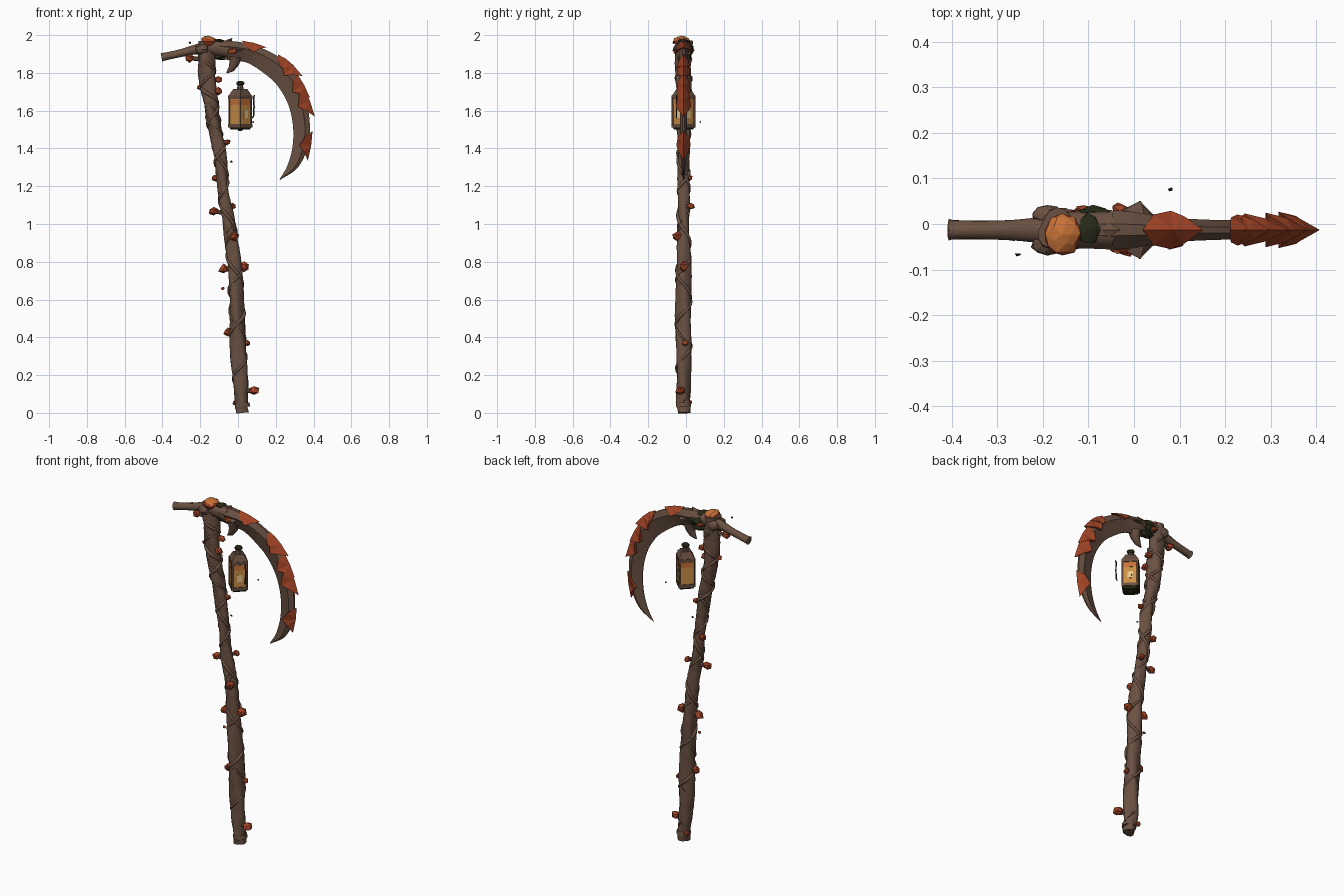
import bpy, bmesh, math, random
from mathutils import Vector, Matrix

random.seed(4)
if "Cube" in bpy.data.objects:
    bpy.data.objects.remove(bpy.data.objects["Cube"], do_unlink=True)
YC = -0.013   # depth of the staff's middle plane


def material(name, r, g, b):
    m = bpy.data.materials.new(name)
    m.use_nodes = True
    m.diffuse_color = (r, g, b, 1)
    m.node_tree.nodes["Principled BSDF"].inputs["Base Color"].default_value = (r, g, b, 1)
    return m


WOOD = material("brown wood", .145, .082, .054)
METAL = material("brown metal", .135, .077, .052)
RUST = material("rust red", .35, .055, .018)
ORANGE = material("orange", .58, .17, .04)
GLASS = material("amber glass", .6, .28, .06)
GLOW = material("pale glow", .95, .68, .32)
MOSS = material("dark moss", .02, .022, .008)


def finish(name, bm, mat, angle=None):
    bmesh.ops.recalc_face_normals(bm, faces=bm.faces)
    me = bpy.data.meshes.new(name)
    bm.to_mesh(me)
    bm.free()
    me.materials.append(mat)
    ob = bpy.data.objects.new(name, me)
    bpy.context.collection.objects.link(ob)
    if angle:
        bpy.ops.object.select_all(action='DESELECT')
        ob.select_set(True)
        bpy.context.view_layer.objects.active = ob
        bpy.ops.object.shade_smooth_by_angle(angle=math.radians(angle))
    return ob


def spline(keys, n):
    """Smooth interpolation through tuples of any length."""
    ks = [Vector(k) for k in keys]
    ks = [2 * ks[0] - ks[1]] + ks + [2 * ks[-1] - ks[-2]]
    out = []
    for i in range(1, len(ks) - 2):
        a, b, c, d = ks[i - 1:i + 3]
        for j in range(n):
            t = j / n
            out.append(.5 * (2 * b + (c - a) * t + (2 * a - 5 * b + 4 * c - d) * t * t
                             + (3 * b - a - 3 * c + d) * t ** 3))
    return out + [ks[-2]]


def loft(bm, rings):
    vs = [[bm.verts.new(p) for p in r] for r in rings]
    n = len(vs[0])
    for a, b in zip(vs, vs[1:]):
        for i in range(n):
            bm.faces.new((a[i], a[(i + 1) % n], b[(i + 1) % n], b[i]))
    bm.faces.new(vs[0][::-1])
    bm.faces.new(vs[-1])


def tube(name, pts, radii, mat, sides=8, lobe=0, twist=0, angle=50):
    bm = bmesh.new()
    rings = []
    for i, p in enumerate(pts):
        d = (pts[min(i + 1, len(pts) - 1)] - pts[max(i - 1, 0)]).normalized()
        u = d.cross(Vector((0, 1, 0))).normalized()
        v = d.cross(u)
        ring = []
        for k in range(sides):
            a = math.tau * k / sides
            r = radii[i] * (1 + lobe * math.sin(3 * a + twist * i) + lobe * .6 * math.sin(2 * a - twist * .7 * i))
            ring.append(p + u * math.cos(a) * r + v * math.sin(a) * r)
        rings.append(ring)
    loft(bm, rings)
    return finish(name, bm, mat, angle)


def prism(name, p, r1, r2, h, mat, sides=4, angle=None):
    bm = bmesh.new()
    bmesh.ops.create_cone(bm, cap_ends=True, segments=sides, radius1=r1, radius2=r2, depth=h,
                          matrix=Matrix.Translation(Vector(p) + Vector((0, 0, h / 2))))
    return finish(name, bm, mat, angle)


def lump(name, p, size, mat, jitter=.2, sub=2):
    bm = bmesh.new()
    bmesh.ops.create_icosphere(bm, subdivisions=sub, radius=1)
    for v in bm.verts:
        s = 1 + random.uniform(-jitter, jitter)
        v.co = Vector(p) + Vector([c * s * k for c, k in zip(v.co, size)])
    return finish(name, bm, mat)


# Shaft: x, z, radius along the height
SHAFT = spline([(.025, 0, .033), (.015, .1, .037), (0, .4, .041), (-.02, .8, .037), (-.052, 1.02, .032),
                (-.08, 1.2, .03), (-.1, 1.4, .032), (-.14, 1.6, .038), (-.163, 1.8, .043), (-.168, 1.97, .042)], 14)
path = [Vector((s.x, YC, s.y)) for s in SHAFT]
tube("shaft", path, [s.z * random.uniform(.97, 1.03) for s in SHAFT], WOOD, 16, .1, .3)


def shaft_at(z):
    return min(SHAFT, key=lambda s: abs(s.y - z))


# Vines wound round the shaft, denser at the top
for i, (z0, z1, turns, start) in enumerate([(.06, 1.0, 4, 0), (.3, 1.75, -5, 2), (.95, 1.95, 5, 4),
                                            (1.45, 1.95, -3, 1)]):
    pts, rad = [], []
    n = int((z1 - z0) * 80)
    for j in range(n + 1):
        z = z0 + (z1 - z0) * j / n
        s = shaft_at(z)
        a = start + math.tau * turns * j / n
        r = s.z * .95
        pts.append(Vector((s.x + r * math.cos(a), YC + r * math.sin(a), z)))
        rad.append(.0095 * math.sin(math.pi * (j + .6) / (n + 1.2)) ** .4)
    tube("vine_%d" % i, pts, rad, WOOD, 8, angle=60)

# Base collar
prism("base_collar", (.024, YC, .035), .04, .037, .02, WOOD, 12, 40)

# Stalked growths: height, direction round the shaft in degrees, reach, size
for i, (z, deg, reach, size) in enumerate([
        (.05, 140, .045, .017), (.113, -15, .073, .027), (.365, 10, .05, .017), (.425, 185, .052, .024),
        (.77, 0, .05, .028), (.757, 180, .06, .028), (.93, -60, .038, .027), (1.06, 180, .07, .025),
        (1.09, 50, .052, .021), (1.24, 140, .043, .023), (1.43, 0, .048, .017), (1.7, -20, .053, .023),
        (1.76, 10, .056, .022), (1.72, 190, .045, .017), (1.87, 180, .092, .024)]):
    s = shaft_at(z)
    d = Vector((math.cos(math.radians(deg)), math.sin(math.radians(deg)), .08))
    p = Vector((s.x, YC, z))
    tube("growth_stalk_%d" % i, [p, p + d * reach], [.014, .01], WOOD, 6)
    lump("growth_cap_%d" % i, p + d * reach, (size, size, size * .9), RUST, .2, 1)

# Crossbar handle with flared end
bar = spline([(-.405, 1.882, .024), (-.39, 1.885, .021), (-.3, 1.905, .021), (-.22, 1.925, .027),
              (-.14, 1.935, .04), (-.05, 1.925, .044)], 4)
tube("handle", [Vector((b.x, YC, b.y)) for b in bar], [b.z for b in bar], WOOD, 14, .03, .3)

# Blade: outer x z, inner x z, half thickness
BLADE = spline([(-.12, 1.97, -.12, 1.88, .04), (-.02, 1.967, -.03, 1.865, .042), (.08, 1.947, .05, 1.853, .028),
                (.19, 1.9, .135, 1.8, .022), (.28, 1.828, .207, 1.735, .021), (.345, 1.705, .265, 1.635, .02),
                (.378, 1.56, .291, 1.52, .019), (.372, 1.42, .288, 1.405, .017), (.318, 1.3, .26, 1.305, .012),
                (.222, 1.233, .22, 1.237, .002)], 5)
bm = bmesh.new()
rings = []
for s in BLADE:
    o, n, t = Vector((s[0], YC, s[1])), Vector((s[2], YC, s[3])), max(s[4], .001)
    side = Vector((0, t, 0))
    q = o.lerp(n, .3)
    rings.append([o + side * .3, q + side, n + side * .12, n - side * .12, q - side, o - side * .3])
loft(bm, rings)
finish("blade", bm, METAL, 30)


def spike(name, base, side, tip, width, mat):
    """Four sided thorn from base to tip."""
    bm = bmesh.new()
    b, t = Vector(base), Vector(tip)
    s = Vector(side)
    w = Vector((0, width, 0))
    vs = [bm.verts.new(p) for p in (b + s, b + w, b - s, b - w, t)]
    for i in range(4):
        bm.faces.new((vs[i], vs[(i + 1) % 4], vs[4]))
    bm.faces.new(vs[:4])
    finish(name, bm, mat)


# Hook and thorns around the blade root
hook = [Vector((-.015, YC, 1.885)), Vector((-.02, YC, 1.85)), Vector((-.036, YC, 1.82)), Vector((-.06, YC, 1.80))]
tube("blade_hook", hook, [.034, .026, .017, .003], METAL, 8)
spike("root_thorn_top", (-.075, YC, 1.955), (.04, 0, 0), (-.03, YC, 1.985), .03, WOOD)
for sgn in (-1, 1):
    spike("root_thorn_side", (-.02, YC + sgn * .025, 1.925), (.045, 0, 0), (.015, YC + sgn * .064, 1.915), .02, WOOD)
    lump("root_knot", (-.19, YC + sgn * .03, 1.925), (.035, .024, .03), WOOD, .1)
    lump("root_leaf", (-.07 - sgn * .04, YC + sgn * .043, 1.915), (.022, .01, .013), RUST, .25)
lump("root_moss_back", (-.09, YC + .03, 1.925), (.045, .022, .03), MOSS, .15)
lump("root_moss_under", (-.085, YC + .012, 1.888), (.05, .03, .018), MOSS, .15)
lump("root_moss_top", (-.102, YC + .002, 1.965), (.03, .032, .014), MOSS, .15)

# Knob on top of the shaft, orange on its upward faces
knob = lump("top_knob", (-.157, YC - .01, 1.966), (.042, .045, .031), RUST, .09)
knob.data.materials.append(ORANGE)
for f in knob.data.polygons:
    f.material_index = int(f.normal.z > .5)


def edge_leaf(name, k, length, half, lift, reach):
    """Leaf folded over the outer blade edge, its tip lifted off along the curve."""
    s, nxt = BLADE[k], BLADE[k + 1]
    o, inn = Vector((s[0], YC, s[1])), Vector((s[2], YC, s[3]))
    d = (Vector((nxt[0], YC, nxt[1])) - o).normalized()
    out = Vector((-d.z, 0, d.x))
    out = out if out.dot(o - inn) > 0 else -out
    y = Vector((0, half, 0))
    bm = bmesh.new()
    P = [o - d * length * .5 + out * .003, o + out * (.008 + lift * .4), o + d * length * .55 + out * lift]
    sides = [[o - d * length * .25 + g * y * .8 - out * reach * .6, o + d * length * .1 + g * y - out * reach,
              o + d * length * .28 + g * y * .7 - out * reach * .3] for g in (1, -1)]
    V = [bm.verts.new(p) for p in P]
    S = [[bm.verts.new(p) for p in row] for row in sides]
    for a, b, c in S:
        bm.faces.new((V[0], V[1], a))
        bm.faces.new((V[1], b, a))
        bm.faces.new((V[1], c, b))
        bm.faces.new((V[1], V[2], c))
    L, R = S
    bm.faces.new((V[0], L[0], R[0]))
    bm.faces.new((L[0], L[1], R[1], R[0]))
    bm.faces.new((L[1], L[2], R[2], R[1]))
    bm.faces.new((L[2], V[2], R[2]))
    finish(name, bm, RUST)


# Rusty leaves along the outer edge
for i, (k, ln, half, lift, reach) in enumerate([
        (10, .13, .042, .012, .035), (18, .1, .034, .016, .04), (20, .13, .036, .024, .055),
        (24, .14, .038, .02, .055), (27, .16, .04, .026, .05), (35, .15, .038, .02, .045)]):
    edge_leaf("edge_leaf_%d" % i, k, ln, half, lift, reach)

# Lantern: square, one corner facing the front
LX = .012
prism("lantern_underside", (LX, YC, 1.5), .05, .06, .014, MOSS)
prism("lantern_base", (LX, YC, 1.512), .064, .064, .018, METAL)
prism("lantern_glass", (LX, YC, 1.53), .058, .058, .135, GLASS)
prism("lantern_roof_rim", (LX, YC, 1.662), .064, .064, .018, METAL)
prism("lantern_roof", (LX, YC, 1.68), .061, .036, .036, METAL)
prism("lantern_neck", (LX, YC, 1.712), .018, .014, .025, METAL, 8)
lump("lantern_finial", (LX, YC, 1.745), (.022, .022, .014), MOSS, .08)
lump("lantern_foot", (LX, YC, 1.502), (.016, .016, .01), MOSS, .05)


def pane_plate(name, a, z, w, h, mat):
    bm = bmesh.new()
    bmesh.ops.create_cube(bm, size=1, matrix=Matrix.Translation((LX, YC, z)) @ Matrix.Rotation(a, 4, 'Z')
                          @ Matrix.Translation((.041, 0, 0)) @ Matrix.Diagonal((.003, w, h, 1)))
    finish(name, bm, mat)


# Corner posts and an orange band on each pane; a pale light on the two left panes
for i in range(4):
    a = math.pi / 4 + i * math.pi / 2
    c, s = math.cos(a + math.pi / 4), math.sin(a + math.pi / 4)
    prism("lantern_post", (LX + c * .057, YC + s * .057, 1.525), .006, .006, .145, METAL, 6)
    pane_plate("lantern_orange_band", a, 1.645, .072, .03, ORANGE)
    if math.cos(a) > 0:
        pane_plate("lantern_light", a, 1.582, .03, .04, GLOW)

# Thin latch beside the lantern
latch = [Vector((x, -.05, z)) for x, z in [(.088, 1.682), (.083, 1.67), (.085, 1.62), (.082, 1.57), (.076, 1.56)]]
tube("lantern_latch", latch, [.003, .004, .004, .004, .003], MOSS, 6)

# Loose flakes drifting near the staff
for p in [(-.255, -.067, 1.96), (.08, .076, 1.54), (-.035, YC, 1.33)]:
    lump("loose_flake", p, (.007, .004, .006), MOSS, .3, 1)
lump("loose_leaf", (-.08, YC, .66), (.012, .008, .01), RUST, .3, 1)
